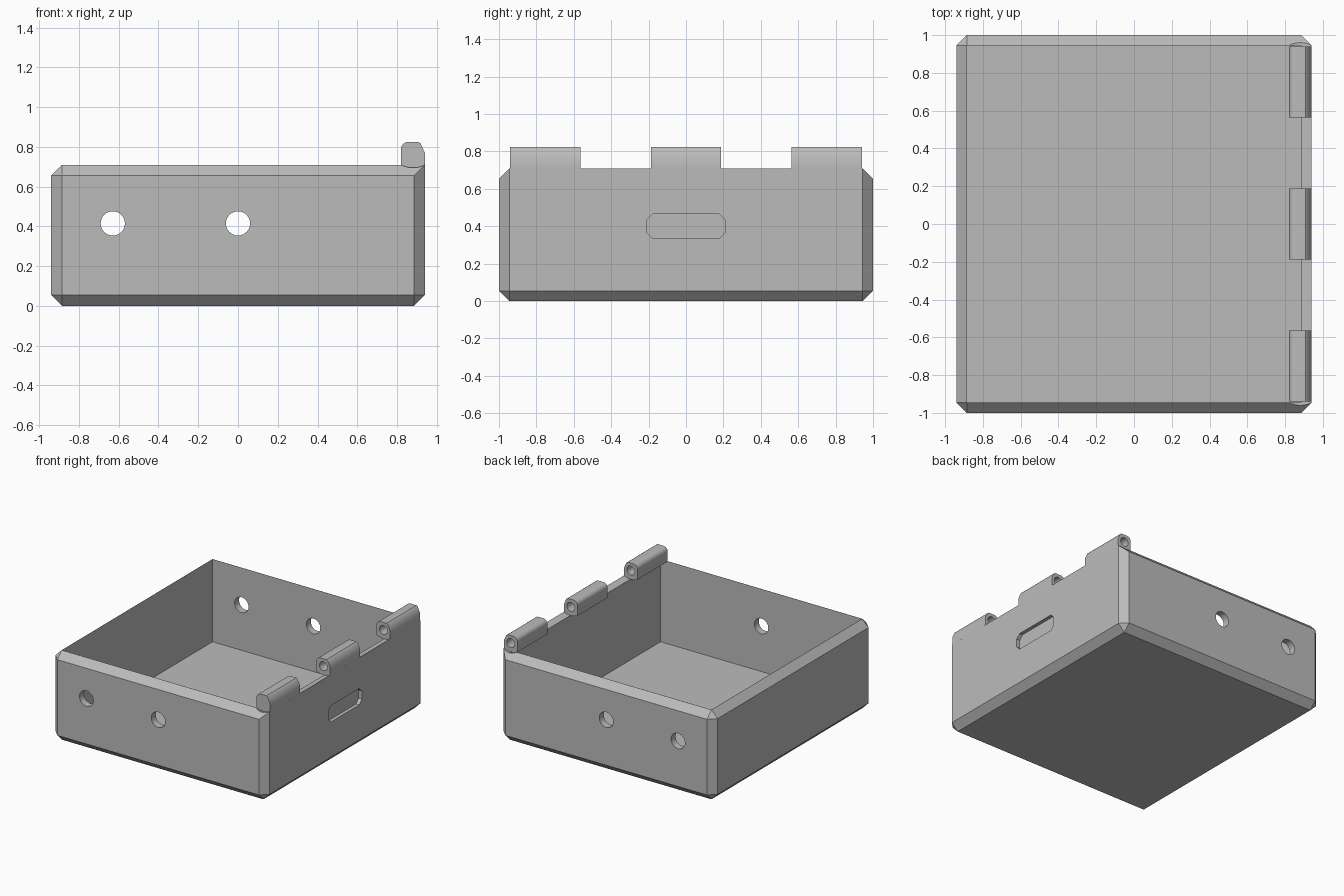
import bpy
import bmesh
from math import cos, sin, pi, radians
from mathutils import Matrix, Vector

cube = bpy.data.objects.get("Cube")
if cube:
    bpy.data.objects.remove(cube, do_unlink=True)

HX, HY, H = 0.94, 1.0, 0.71      # half width, half depth, height
WALL = 0.055                     # wall thickness and chamfer size

grey = bpy.data.materials.new("plain grey")
grey.use_nodes = True
colour = (0.5, 0.5, 0.5, 1)
grey.diffuse_color = colour
grey.node_tree.nodes["Principled BSDF"].inputs["Base Color"].default_value = colour


def add_object(name, bm):
    bmesh.ops.recalc_face_normals(bm, faces=bm.faces)
    mesh = bpy.data.meshes.new(name)
    bm.to_mesh(mesh)
    bm.free()
    obj = bpy.data.objects.new(name, mesh)
    bpy.context.collection.objects.link(obj)
    mesh.materials.append(grey)
    return obj


def box(lo, hi):
    bm = bmesh.new()
    bmesh.ops.create_cube(bm, size=1)
    lo, hi = Vector(lo), Vector(hi)
    bmesh.ops.scale(bm, vec=hi - lo, verts=bm.verts)
    bmesh.ops.translate(bm, vec=(lo + hi) / 2, verts=bm.verts)
    return bm


def rod(name, x, z, radius, y0, y1, sides=32):
    bm = bmesh.new()
    place = Matrix.Translation((x, (y0 + y1) / 2, z)) @ Matrix.Rotation(pi / 2, 4, 'X')
    bmesh.ops.create_cone(bm, cap_ends=True, segments=sides, radius1=radius,
                          radius2=radius, depth=y1 - y0, matrix=place)
    return add_object(name, bm)


def cut(target, cutter):
    mod = target.modifiers.new(cutter.name, 'BOOLEAN')
    mod.operation = 'DIFFERENCE'
    mod.solver = 'EXACT'
    mod.object = cutter
    bpy.context.view_layer.objects.active = target
    bpy.ops.object.modifier_apply(modifier=mod.name)
    bpy.data.objects.remove(cutter, do_unlink=True)


def smooth(obj):
    bpy.ops.object.select_all(action='DESELECT')
    obj.select_set(True)
    bpy.context.view_layer.objects.active = obj
    bpy.ops.object.shade_smooth_by_angle(angle=radians(30))


# Tray body: every outer edge chamfered except the top of the hinge side
bm = box((-HX, -HY, 0), (HX, HY, H))
edges = [e for e in bm.edges
         if not all(v.co.x > 0 and v.co.z > H / 2 for v in e.verts)]
bmesh.ops.bevel(bm, geom=edges, offset=WALL, segments=1, affect='EDGES')
tray = add_object("tray", bm)

# Open cavity
IX, IY = HX - WALL - 0.001, HY - WALL - 0.001
cut(tray, add_object("cavity", box((-IX, -IY, WALL), (IX, IY, 1))))

# Round holes through the front and back walls
for x in (-0.63, 0):
    cut(tray, rod("wall_hole", x, 0.415, 0.061, -1.2, 1.2))

# Shallow slot with clipped corners on the hinge side
bm = box((HX - 0.028, -0.21, 0.335), (HX + 0.1, 0.21, 0.465))
along = [e for e in bm.edges if abs(e.verts[0].co.x - e.verts[1].co.x) > 0.01]
bmesh.ops.bevel(bm, geom=along, offset=0.033, segments=1, affect='EDGES')
cut(tray, add_object("slot", bm))

# Shallow hinge clearance groove along the rim
AXIS_X, AXIS_Z = 0.88, 0.765
cut(tray, rod("groove", AXIS_X, 0.823, 0.128, -1.2, 1.2, 64))
smooth(tray)

# Knuckle cross-section: rounded top, sloped outer shoulder, curved underside
profile = [(HX, H), (HX, 0.77), (0.919, 0.817), (0.908, 0.825)]
profile += [(0.856 + 0.036 * cos(a), 0.789 + 0.036 * sin(a))
            for a in (pi / 2 + i * pi / 16 for i in range(9))]
profile += [(AXIS_X + 0.06 * t, 0.695 + 0.015 * t * t)
            for t in (-1 + i / 5 for i in range(10))]

# Three knuckles; the pin bore is closed at the front end
for name, y in (("front", -0.7525), ("middle", 0), ("back", 0.7525)):
    y0, y1 = y - 0.1875, y + 0.1875
    bm = bmesh.new()
    face = bm.faces.new([bm.verts.new((x, y0, z)) for x, z in profile])
    ext = bmesh.ops.extrude_face_region(bm, geom=[face])
    verts = [g for g in ext["geom"] if isinstance(g, bmesh.types.BMVert)]
    bmesh.ops.translate(bm, vec=(0, y1 - y0, 0), verts=verts)
    knuckle = add_object(name + "_hinge_knuckle", bm)
    start = y0 + 0.06 if name == "front" else y0 - 0.1
    cut(knuckle, rod("pin_bore", AXIS_X, AXIS_Z, 0.035, start, y1 + 0.1, 24))
    smooth(knuckle)
